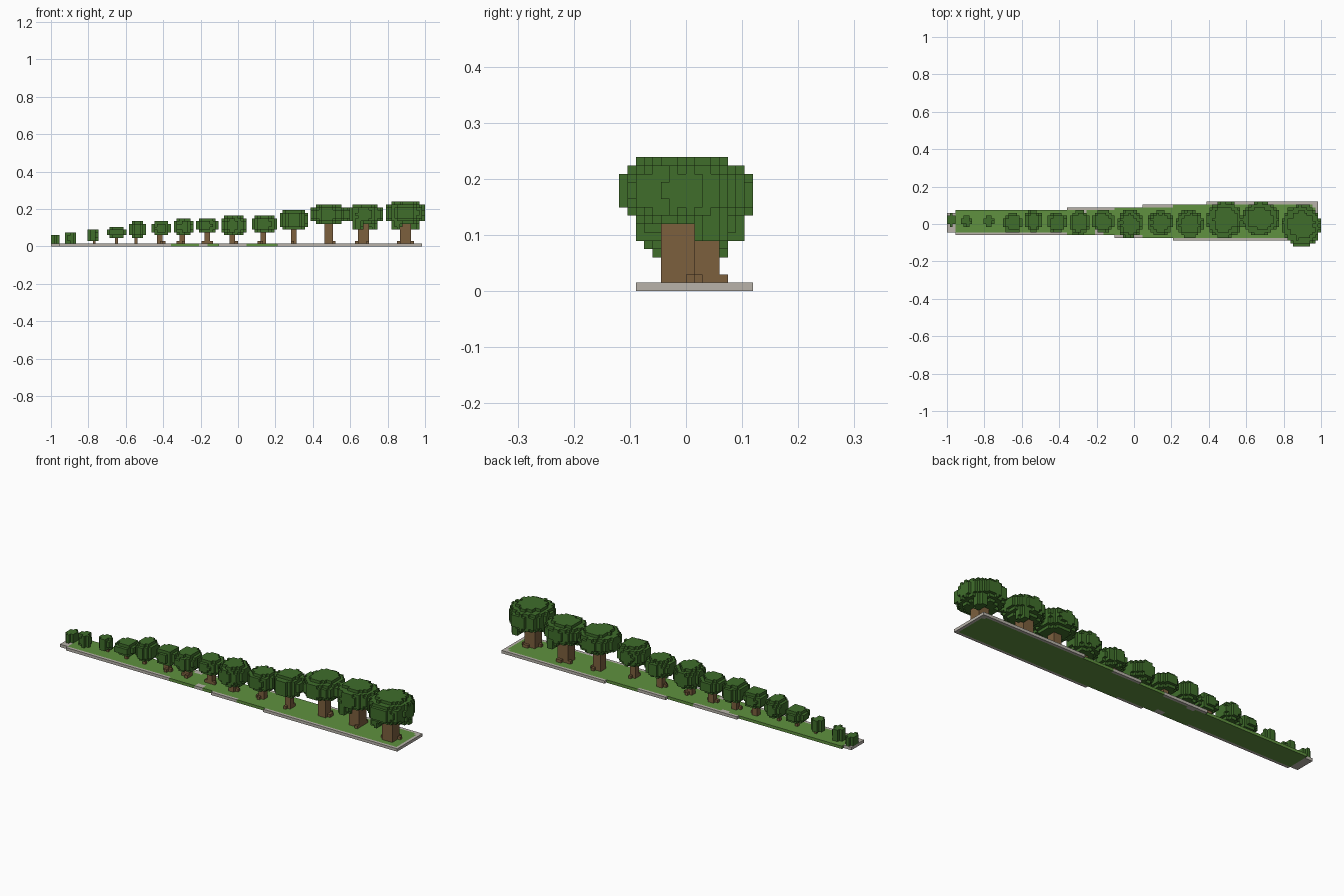
import bpy, bmesh, math, random
from mathutils import Vector

cube = bpy.data.objects.get("Cube")
if cube:
    bpy.data.objects.remove(cube, do_unlink=True)

V = 2 / 134              # edge of one block
ORIGIN = Vector((-1, -8 * V, 0))
rng = random.Random(4)


def material(name, rgb):
    m = bpy.data.materials.new(name)
    m.use_nodes = True
    m.diffuse_color = (*rgb, 1)
    m.node_tree.nodes["Principled BSDF"].inputs["Base Color"].default_value = (*rgb, 1)
    return m


LEAF = material("leaf green", (0.05, 0.155, 0.024))
GRASS = material("grass green", (0.115, 0.285, 0.05))
BARK = material("bark brown", (0.2, 0.115, 0.048))
STONE = material("pale stone", (0.48, 0.45, 0.40))

SIDES = [(axis, sign) for axis in range(3) for sign in (-1, 1)]


def block_object(name, cells, mat, hidden=()):
    """Make a flat-faced mesh from block cells, keeping only outside faces."""
    bm = bmesh.new()
    verts = {}

    def vert(key):
        if key not in verts:
            verts[key] = bm.verts.new(ORIGIN + Vector(key) * V)
        return verts[key]

    for cell in sorted(cells):
        for axis, sign in SIDES:
            near = list(cell)
            near[axis] += sign
            if tuple(near) in cells or tuple(near) in hidden:
                continue
            u, w = (axis + 1) % 3, (axis + 2) % 3
            ring = []
            for a, b in ((0, 0), (1, 0), (1, 1), (0, 1)):
                k = list(cell)
                k[axis] += sign > 0
                k[u] += a
                k[w] += b
                ring.append(vert(tuple(k)))
            bm.faces.new(ring if sign > 0 else ring[::-1])
    mesh = bpy.data.meshes.new(name)
    bm.to_mesh(mesh)
    bm.free()
    mesh.materials.append(mat)
    ob = bpy.data.objects.new(name, mesh)
    bpy.context.collection.objects.link(ob)
    return ob


def idx(value, axis):
    return round((value - ORIGIN[axis]) / V)


def crown_cells(x0, x1, y0, y1, z0, z1):
    """Rounded, slightly ragged dome of blocks filling the given bounds."""
    lo = [idx(v, a) for a, v in enumerate((x0, y0, z0))]
    hi = [max(idx(v, a), lo[a] + 2) for a, v in enumerate((x1, y1, z1))]
    mid = [(l + h) / 2 for l, h in zip(lo, hi)]
    rad = [(h - l) / 2 for l, h in zip(lo, hi)]
    cells = set()
    for i in range(lo[0], hi[0]):
        for j in range(lo[1], hi[1]):
            ragged = rng.uniform(-0.14, 0.1)
            for k in range(lo[2], hi[2]):
                d = [abs(c + 0.5 - m) / r for c, m, r in zip((i, j, k), mid, rad)]
                if math.hypot(d[0], d[1]) ** 2.4 + d[2] ** 3 < 1.06 + ragged:
                    cells.add((i, j, k))
    return cells


def trunk_cells(cx, cy, width, top):
    """Square trunk with root toes and a branching top."""
    i0, j0 = idx(cx - width * V / 2, 0), idx(cy - width * V / 2, 1)
    high = idx(top, 2)
    cells = set()
    for k in range(1, high + 1):
        for i in range(width):
            for j in range(width):
                cells.add((i0 + i, j0 + j, k))
        if width > 1 and (k == 1 or k >= high - 1):
            for _ in range(width):
                side = rng.choice((-1, width))
                n = rng.randrange(width)
                cells.add((i0 + side, j0 + n, k) if rng.random() < 0.5 else (i0 + n, j0 + side, k))
    return cells


# Trees: crown x0, x1, y0, y1, z0, z1 and trunk width in blocks
TREES = [
    (-1.0, -0.955, -0.02, 0.06, 0.015, 0.06, 1),
    (-0.925, -0.865, -0.015, 0.04, 0.015, 0.075, 1),
    (-0.81, -0.74, -0.01, 0.05, 0.03, 0.09, 1),
    (-0.70, -0.60, -0.045, 0.06, 0.045, 0.105, 1),
    (-0.585, -0.495, -0.045, 0.07, 0.045, 0.135, 1),
    (-0.465, -0.365, -0.045, 0.06, 0.06, 0.135, 2),
    (-0.345, -0.24, -0.06, 0.075, 0.06, 0.15, 2),
    (-0.225, -0.11, -0.045, 0.07, 0.07, 0.15, 2),
    (-0.095, 0.04, -0.07, 0.08, 0.06, 0.165, 2),
    (0.07, 0.205, -0.06, 0.075, 0.075, 0.165, 2),
    (0.225, 0.37, -0.07, 0.08, 0.09, 0.195, 2),
    (0.385, 0.58, -0.08, 0.12, 0.12, 0.225, 3),
    (0.585, 0.77, -0.06, 0.115, 0.12, 0.225, 4),
    (0.79, 1.0, -0.12, 0.105, 0.12, 0.24, 4),
]
for n, (*box, width) in enumerate(TREES, 1):
    x0, x1, y0, y1, z0, z1 = box
    cx, cy = (x0 + x1) / 2, (y0 + y1) / 2
    leaves = crown_cells(*box)
    if width == 4:        # low hanging leaf clumps beside the trunk
        for s in (-1, 1):
            leaves |= crown_cells(cx + s * 0.04 - 0.03, cx + s * 0.04 + 0.03,
                                  cy + s * 0.05 - 0.03, cy + s * 0.05 + 0.03, z0 - 2 * V, z0 + 2 * V)
    trunk = trunk_cells(cx, cy, width, z0 + V) - leaves
    block_object(f"tree_{n}_crown", leaves, LEAF, trunk)
    if trunk:
        block_object(f"tree_{n}_trunk", trunk, BARK, leaves)

# Ground strip widening in steps: x0, x1, y0, y1, stone on front edge, stone on back edge
GROUND = [
    (-0.957, -0.36, -0.06, 0.075, True, False),
    (-0.36, -0.10, -0.06, 0.09, False, True),
    (-0.10, 0.04, -0.075, 0.09, True, False),
    (0.04, 0.21, -0.075, 0.105, False, True),
    (0.21, 0.385, -0.09, 0.105, True, False),
    (0.385, 0.98, -0.09, 0.12, True, True),
]
grass, stone = set(), set()
for x0, x1, y0, y1, front, back in GROUND:
    ja, jb = idx(y0, 1), idx(y1, 1)
    for i in range(idx(x0, 0), idx(x1, 0)):
        for j in range(ja, jb):
            edge = (front and j == ja) or (back and j == jb - 1)
            (stone if edge else grass).add((i, j, 0))

# Stone ends and loose paving patches
right = max(c[0] for c in grass | stone)
stone |= {c for c in grass if c[0] == right}
stone |= {(i, j, 0) for i in range(idx(-0.957, 0)) for j in range(idx(-0.045, 1), idx(0.06, 1))}
for px, py in ((-0.21, -0.06), (-0.30, 0.06), (0.95, 0.09)):
    i0, j0 = idx(px, 0), idx(py, 1)
    stone |= {(i0 + a, j0 + b, 0) for a in range(3) for b in range(2)} & (grass | stone)
grass -= stone
block_object("grass_strip", grass, GRASS, stone)
block_object("stone_edging", stone, STONE, grass)
